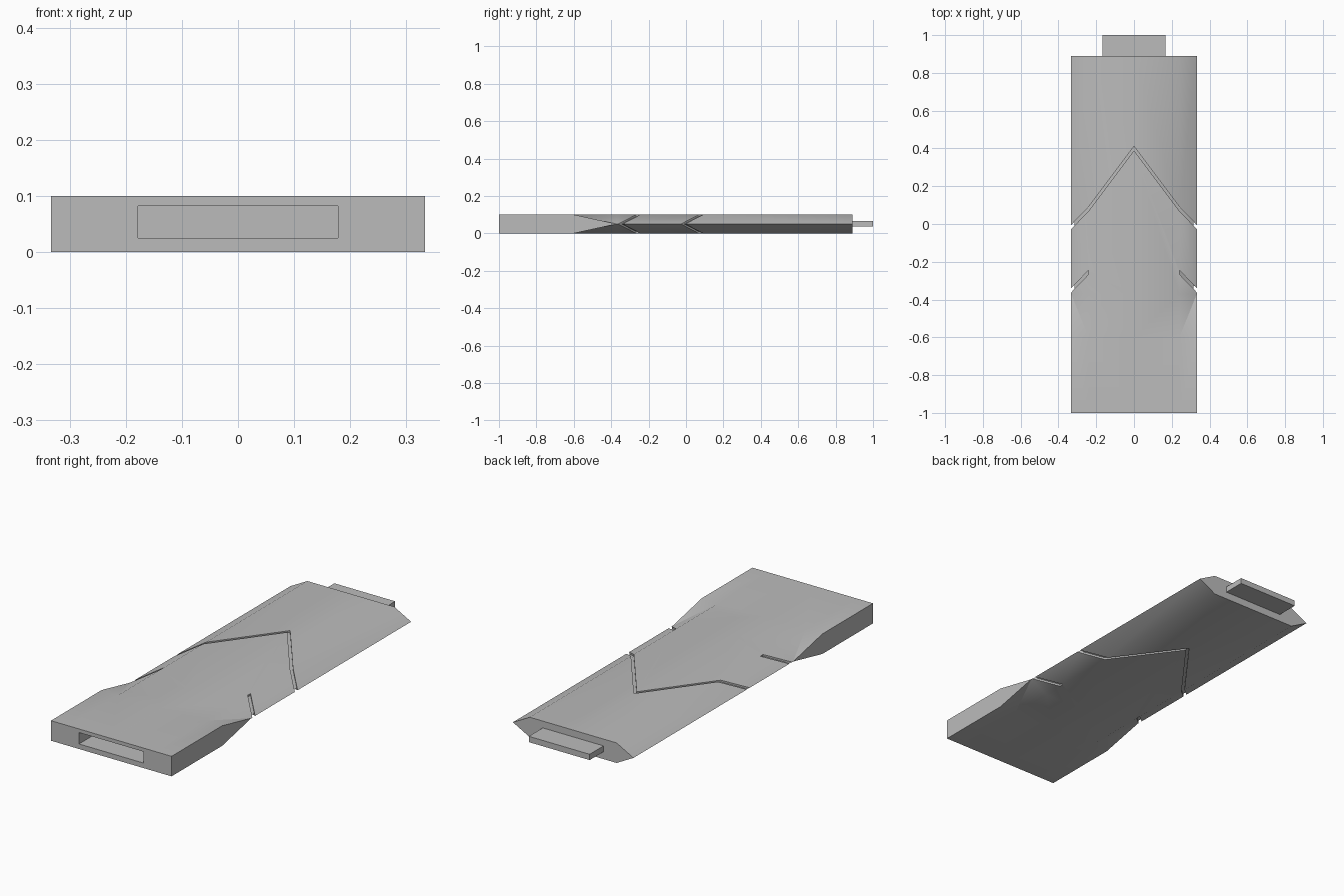
import bpy, bmesh, math

cube = bpy.data.objects.get("Cube")
if cube:
    bpy.data.objects.remove(cube, do_unlink=True)

MID = 0.05           # height of the side ridge
SIDE, FLAT = 0.333, 0.24   # half widths of the body and its flat top

grey = bpy.data.materials.new("plain grey")
grey.use_nodes = True
colour = (0.5, 0.5, 0.5, 1)
grey.diffuse_color = colour
grey.node_tree.nodes["Principled BSDF"].inputs["Base Color"].default_value = colour


def make(name, bm):
    bmesh.ops.remove_doubles(bm, verts=bm.verts, dist=0.0001)
    bmesh.ops.recalc_face_normals(bm, faces=bm.faces)
    mesh = bpy.data.meshes.new(name)
    bm.to_mesh(mesh)
    bm.free()
    mesh.materials.append(grey)
    obj = bpy.data.objects.new(name, mesh)
    bpy.context.collection.objects.link(obj)
    return obj


def box(name, low, high):
    bm = bmesh.new()
    bmesh.ops.create_cube(bm, size=1)
    for v in bm.verts:
        v.co = [(a + b) / 2 + c * (b - a) for a, b, c in zip(low, high, v.co)]
    return make(name, bm)


def activate(obj):
    bpy.ops.object.select_all(action="DESELECT")
    obj.select_set(True)
    bpy.context.view_layer.objects.active = obj


def cut(target, cutter):
    cutter.hide_render = True
    mod = target.modifiers.new("cut", "BOOLEAN")
    mod.operation, mod.solver, mod.object = "DIFFERENCE", "EXACT", cutter
    activate(target)
    bpy.ops.object.modifier_apply(modifier=mod.name)
    bpy.data.objects.remove(cutter, do_unlink=True)


# Body: one quarter, a square front block tapering to a ridged section
square = [(0, 0), (0, MID), (FLAT, MID), (SIDE, MID), (SIDE, 0)]
ridged = [(0, 0), (0, MID), (FLAT, MID), (SIDE, 0)]
bm = bmesh.new()
rings = []
for y, section in ((-1, square), (-0.6, square), (-0.37, ridged), (0.89, ridged)):
    rings.append([bm.verts.new((x, y, z)) for x, z in section])
front, shoulder, neck, back = rings
bm.faces.new(front)
bm.faces.new(back)
for a, b in ((front, shoulder), (neck, back)):
    for i in range(1, len(a) - 1):
        bm.faces.new((a[i], a[i + 1], b[i + 1], b[i]))
bm.faces.new((shoulder[1], shoulder[2], neck[2], neck[1]))
bm.faces.new((shoulder[2], neck[3], neck[2]))
bm.faces.new((shoulder[2], shoulder[3], neck[3]))
bm.faces.new((shoulder[3], shoulder[4], neck[3]))
body = make("body", bm)
body.location.z = MID
mirror = body.modifiers.new("mirror", "MIRROR")
mirror.use_axis = (True, False, True)
mirror.use_clip = True
activate(body)
bpy.ops.object.modifier_apply(modifier=mirror.name)
bpy.ops.object.transform_apply(location=True)
bm = bmesh.new()
bm.from_mesh(body.data)
bmesh.ops.recalc_face_normals(bm, faces=bm.faces)
bm.to_mesh(body.data)
bm.free()


def groove(path, sign, width=0.011, depth=0.009):
    """Swept cutter following the skin on the top (1) or underside (-1)."""
    bm = bmesh.new()
    loops = []
    for x, y, z in path:
        loops.append([bm.verts.new((x, y + dy * width, MID + sign * (z + dz * depth)))
                      for dy, dz in ((-1, -1), (1, -1), (1, 1), (-1, 1))])
    for a, b in zip(loops, loops[1:]):
        for i in range(4):
            j = (i + 1) % 4
            bm.faces.new((a[i], a[j], b[j], b[i]))
    bm.faces.new(loops[0])
    bm.faces.new(loops[-1])
    cut(body, make("groove_cutter", bm))


# Chevron across each broad side, and a short notch nearer the front
chevron = [(0, 0.4, MID), (FLAT, 0.08, MID), (SIDE + 0.018, -0.035, -0.01)]
notch = [(FLAT, -0.255, MID), (SIDE + 0.018, -0.37, -0.01)]
for sign in (1, -1):
    full = [(-x, y, z) for x, y, z in reversed(chevron[1:])] + chevron
    groove(full, sign)
    for side in (1, -1):
        groove([(x * side, y, z) for x, y, z in notch], sign)

# Socket in the front end
cut(body, box("socket_cutter", (-0.178, -1.1, 0.025), (0.178, -0.88, 0.082)))
activate(body)
bpy.ops.object.shade_smooth_by_angle(angle=math.radians(30))

# Connector tab on the back end
box("connector_tab", (-0.168, 0.88, 0.037), (0.168, 1, 0.066))
